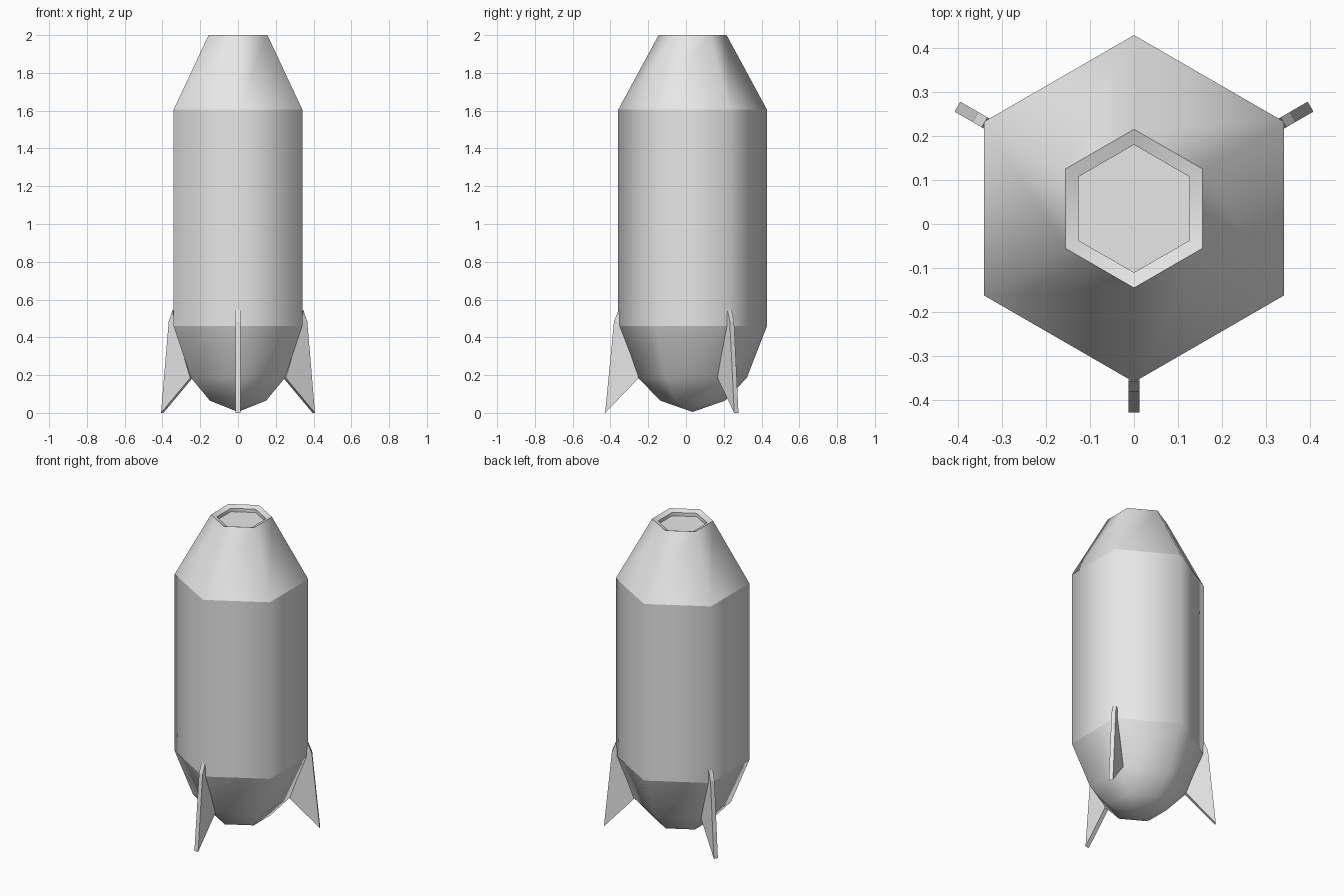
import bpy, bmesh
from math import radians, cos, sin
from mathutils import Matrix

cube = bpy.data.objects.get("Cube")
if cube:
    bpy.data.objects.remove(cube)

CENTRE_Y = 0.035
SIDES = 6

grey = bpy.data.materials.new("light_grey")
grey.use_nodes = True
grey.diffuse_color = (0.8, 0.8, 0.8, 1)
grey.node_tree.nodes["Principled BSDF"].inputs["Base Color"].default_value = (0.8, 0.8, 0.8, 1)


def add_object(name, bm):
    bmesh.ops.recalc_face_normals(bm, faces=bm.faces)
    mesh = bpy.data.meshes.new(name)
    bm.to_mesh(mesh)
    bm.free()
    mesh.materials.append(grey)
    obj = bpy.data.objects.new(name, mesh)
    obj.location.y = CENTRE_Y
    bpy.context.collection.objects.link(obj)
    return obj


# Hexagonal hull: (radius, height, sharp ring) from the tail up to the recessed nose
profile = [
    (0.172, 0.065, False),
    (0.287, 0.185, False),
    (0.394, 0.46, True),
    (0.394, 1.605, True),
    (0.18, 2.0, True),
    (0.145, 1.987, True),
    (0.145, 1.965, True),
]
bm = bmesh.new()
rings = []
for radius, z, sharp in profile:
    angles = [radians(30 + 360 / SIDES * i) for i in range(SIDES)]
    rings.append([bm.verts.new((radius * cos(a), radius * sin(a), z)) for a in angles])
tail = bm.verts.new((0, 0, 0.005))
for i in range(SIDES):
    j = (i + 1) % SIDES
    bm.faces.new((tail, rings[0][j], rings[0][i]))
    for low, high in zip(rings, rings[1:]):
        bm.faces.new((low[i], low[j], high[j], high[i]))
bm.faces.new(rings[-1])
for f in bm.faces:
    f.smooth = True
for ring, (radius, z, sharp) in zip(rings, profile):
    for i in range(SIDES):
        bm.edges.get((ring[i], ring[(i + 1) % SIDES])).smooth = not sharp
add_object("hull", bm)

# Three flat tail fins on alternate hull corners
fin_outline = [(0.285, 0.185), (0.463, 0.0), (0.416, 0.485), (0.392, 0.545), (0.38, 0.46)]
for name, angle in (("front_fin", -90), ("back_left_fin", 30), ("back_right_fin", 150)):
    bm = bmesh.new()
    face = bm.faces.new([bm.verts.new((r, -0.013, z)) for r, z in fin_outline])
    extruded = bmesh.ops.extrude_face_region(bm, geom=[face], use_keep_orig=True)["geom"]
    moved = [v for v in extruded if isinstance(v, bmesh.types.BMVert)]
    bmesh.ops.translate(bm, vec=(0, 0.026, 0), verts=moved)
    bmesh.ops.rotate(bm, verts=bm.verts, matrix=Matrix.Rotation(radians(angle), 3, "Z"))
    add_object(name, bm)
